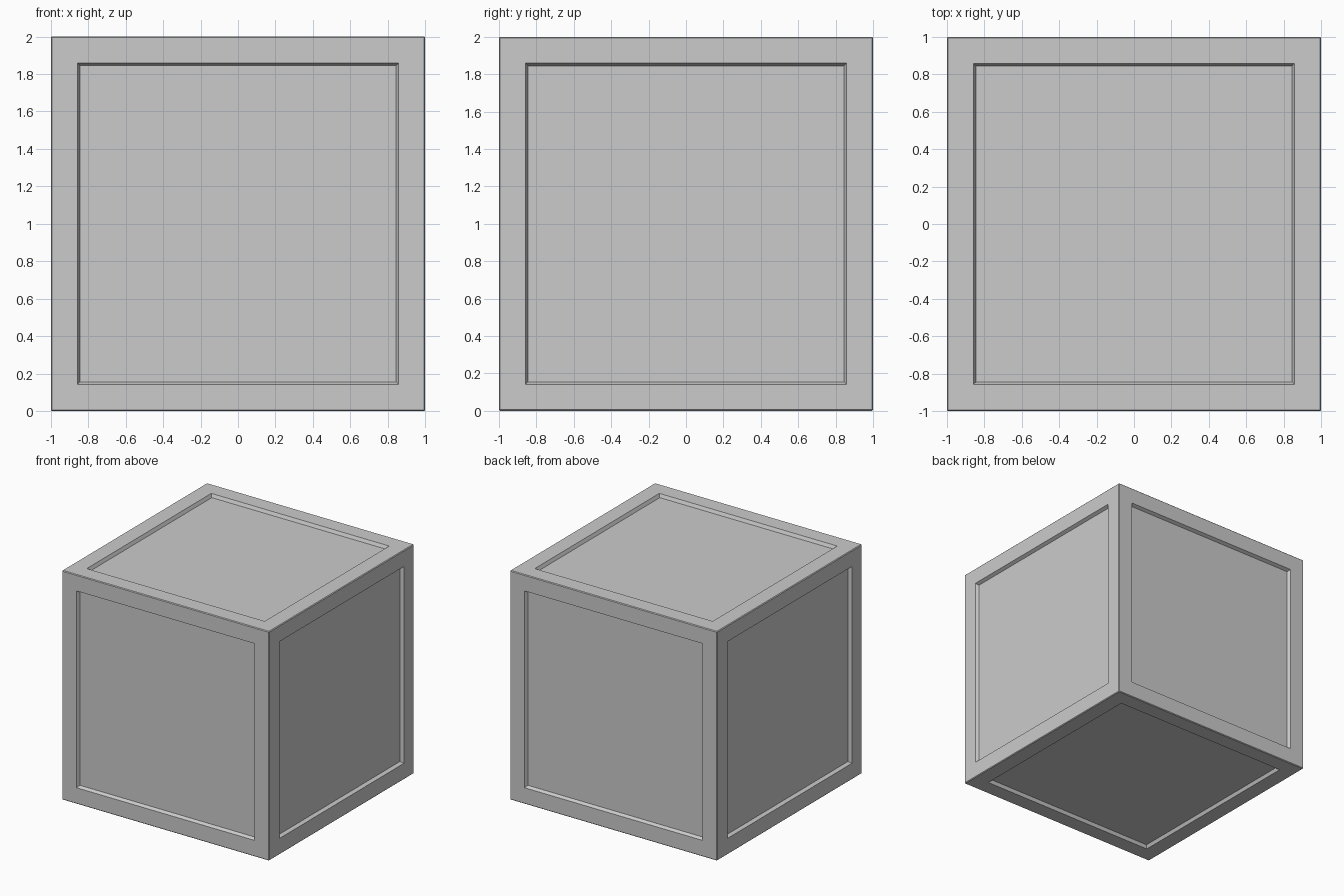
import bpy, bmesh

if "Cube" in bpy.data.objects:
    bpy.data.objects.remove(bpy.data.objects["Cube"])

# Crate: cube with a shallow sloped recess in every face
bm = bmesh.new()
bmesh.ops.create_cube(bm, size=2.0)
bmesh.ops.translate(bm, verts=bm.verts, vec=(0, 0, 1))
outer_edges = list(bm.edges)
panels = list(bm.faces)

# Flat frame, then sloped wall down to the recessed panel
bmesh.ops.inset_individual(bm, faces=panels, thickness=0.2, depth=0)
bmesh.ops.inset_individual(bm, faces=panels, thickness=0.02, depth=-0.028)

# Hairline bevel on the outer edges
bmesh.ops.bevel(bm, geom=outer_edges, offset=0.006, segments=1,
                profile=0.5, affect='EDGES')
bmesh.ops.recalc_face_normals(bm, faces=bm.faces)

mesh = bpy.data.meshes.new("panelled_crate")
bm.to_mesh(mesh)
bm.free()
crate = bpy.data.objects.new("panelled_crate", mesh)
bpy.context.collection.objects.link(crate)
